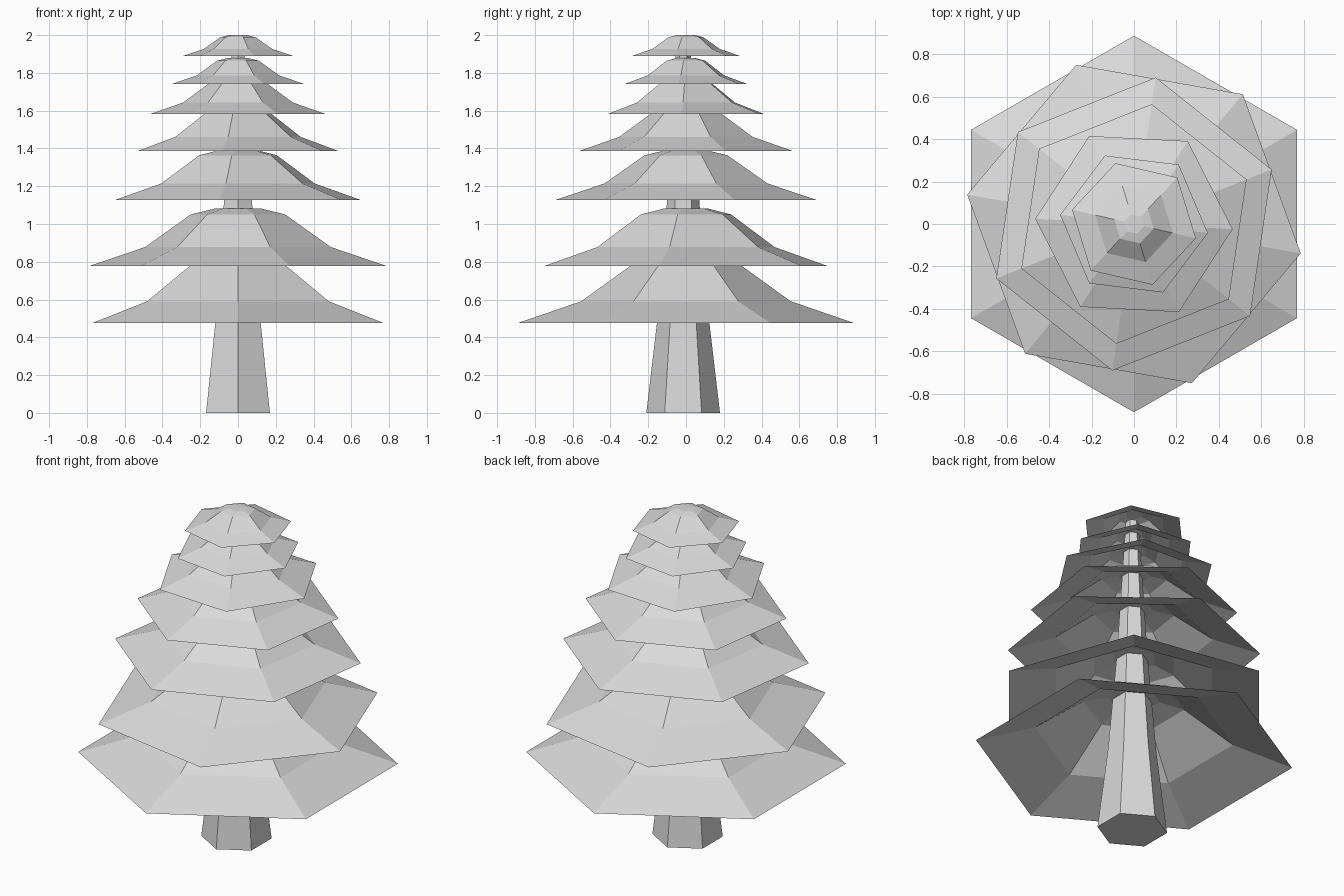
import bpy
import math

cube = bpy.data.objects.get("Cube")
if cube:
    bpy.data.objects.remove(cube, do_unlink=True)

SIDES = 6

grey = bpy.data.materials.new("light grey")
grey.use_nodes = True
colour = (0.7, 0.7, 0.7, 1.0)
grey.diffuse_color = colour
grey.node_tree.nodes["Principled BSDF"].inputs["Base Color"].default_value = colour


def hex_loft(name, rings, turn, y=0.0, cap_bottom=False):
    """Six-sided loft through (radius, height) rings, closed at the top."""
    verts, faces = [], []
    for radius, z in rings:
        for i in range(SIDES):
            a = math.radians(turn) + math.tau * i / SIDES
            verts.append((radius * math.cos(a), y + radius * math.sin(a), z))
    for r in range(len(rings) - 1):
        low, high = r * SIDES, (r + 1) * SIDES
        for i in range(SIDES):
            j = (i + 1) % SIDES
            faces.append((low + i, low + j, high + j, high + i))
    faces.append(tuple(range(len(verts) - SIDES, len(verts))))
    if cap_bottom:
        faces.append(tuple(reversed(range(SIDES))))
    mesh = bpy.data.meshes.new(name)
    mesh.from_pydata(verts, [], faces)
    mesh.materials.append(grey)
    mesh.update()
    obj = bpy.data.objects.new(name, mesh)
    bpy.context.collection.objects.link(obj)
    return obj


# Tapering trunk, set slightly forward of the branches
trunk_rings = [(0.195, 0), (0.136, 0.5), (0.087, 1.1), (0.036, 1.96)]
hex_loft("trunk", trunk_rings, 30, y=-0.015, cap_bottom=True)

# Flared branch skirt, open below: (share of radius, share of height)
skirt = [(1, 0), (0.626, 0.33), (0.318, 0.9), (0.16, 1)]

# Each tier: rim radius, rim height, tier height, turn in degrees
tiers = [
    (0.886, 0.477, 0.345, 30),
    (0.797, 0.778, 0.303, -10),
    (0.697, 1.128, 0.262, 21.6),
    (0.570, 1.387, 0.225, 21.6),
    (0.465, 1.582, 0.185, -3),
    (0.350, 1.742, 0.136, -7),
    (0.299, 1.890, 0.110, -13),
]
for n, (radius, base, height, turn) in enumerate(tiers, 1):
    rings = [(radius * r, base + height * h) for r, h in skirt]
    hex_loft(f"branch_tier_{n}", rings, turn)
